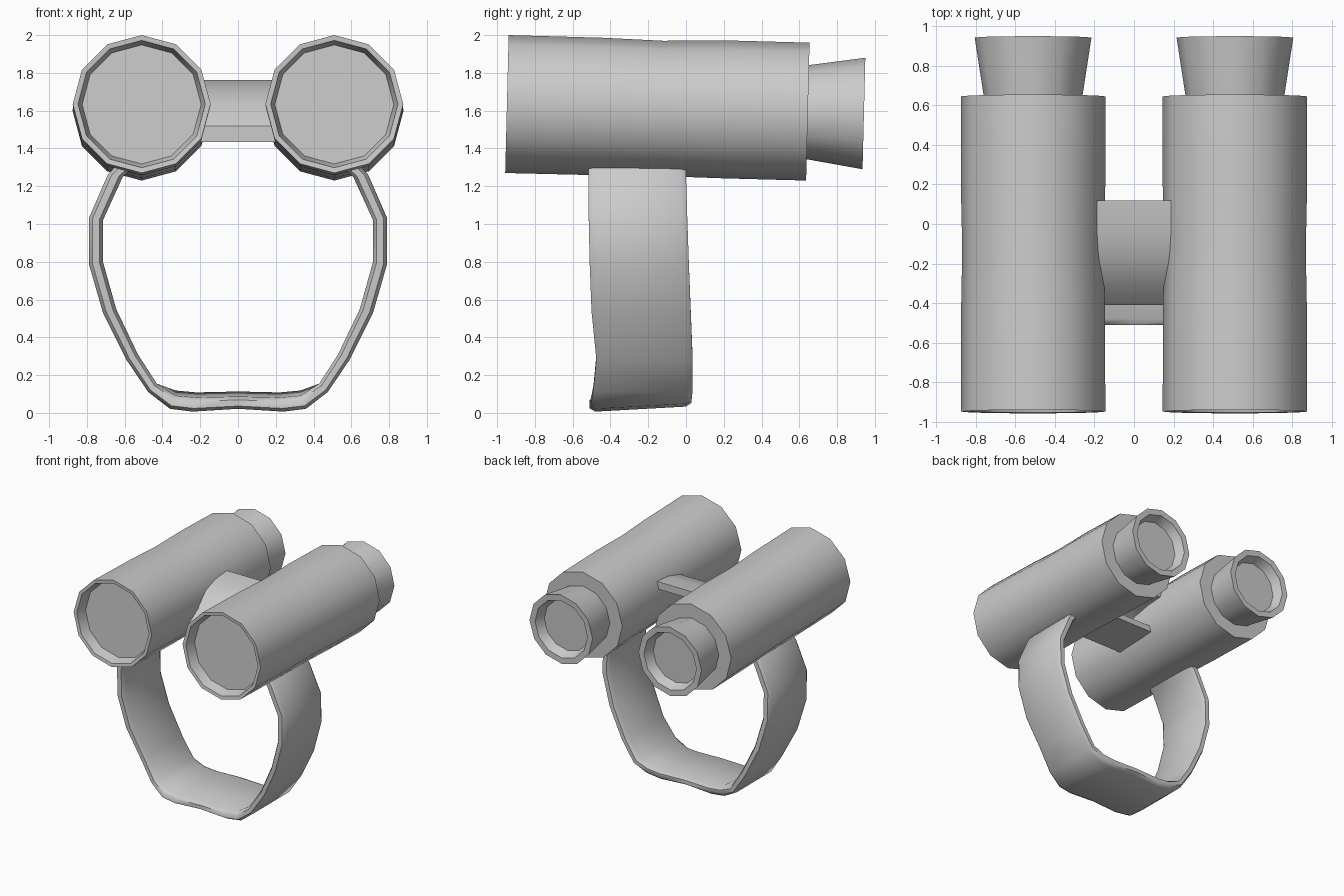
import bpy, bmesh
from math import sin, cos, tau

if "Cube" in bpy.data.objects:
    bpy.data.objects.remove(bpy.data.objects["Cube"])

SIDES = 12


def make_object(name, loops, closed_section=True, angle=None):
    """Skin a list of equal-length loops and cap both ends."""
    bm = bmesh.new()
    rows = [[bm.verts.new(p) for p in loop] for loop in loops]
    n = len(rows[0])
    for a, b in zip(rows, rows[1:]):
        for i in range(n):
            j = (i + 1) % n
            bm.faces.new((a[i], a[j], b[j], b[i]))
    bm.faces.new(rows[0][::-1])
    bm.faces.new(rows[-1])
    bmesh.ops.recalc_face_normals(bm, faces=bm.faces)
    mesh = bpy.data.meshes.new(name)
    bm.to_mesh(mesh)
    bm.free()
    obj = bpy.data.objects.new(name, mesh)
    bpy.context.collection.objects.link(obj)
    bpy.ops.object.select_all(action='DESELECT')
    obj.select_set(True)
    bpy.context.view_layer.objects.active = obj
    if angle is None:
        bpy.ops.object.shade_smooth()
    else:
        bpy.ops.object.shade_smooth_by_angle(angle=angle)
    return obj


def tube(name, cx, rings):
    """Slightly tilted tube along y; each ring is (y, centre z, radius)."""
    loops = []
    for y, zc, r in rings:
        loop = []
        for i in range(SIDES):
            a = tau * i / SIDES
            dz = r * sin(a)
            loop.append((cx + r * cos(a), y + 0.025 * dz, zc + dz))
        loops.append(loop)
    return make_object(name, loops, angle=1.0)


# Barrels with recessed front lens, and flared eyepieces with a recessed end
barrel = [(-0.86, 1.633, 0.315), (-0.945, 1.635, 0.337), (-0.948, 1.635, 0.365),
          (-0.45, 1.622, 0.364), (-0.13, 1.612, 0.358), (0.2, 1.607, 0.365),
          (0.645, 1.595, 0.365)]
eyepiece = [(0.60, 1.593, 0.243), (0.65, 1.592, 0.25), (0.942, 1.585, 0.295),
            (0.94, 1.585, 0.245), (0.86, 1.587, 0.215)]
for side, s in (("left", -1), ("right", 1)):
    tube(side + "_barrel", s * 0.51, barrel)
    tube(side + "_eyepiece", s * 0.51, eyepiece)


# Bridge: curved top plate sloping down to the front, with a lower plate
def bridge_plate(name, profile):
    return make_object(name, [[(x, y, z) for y, z in profile]
                              for x in (-0.21, 0.21)], angle=0.6)


bridge_plate("bridge_top", [(-0.41, 1.48), (-0.41, 1.52), (-0.31, 1.63),
                            (-0.18, 1.71), (-0.03, 1.75), (0.12, 1.762),
                            (0.12, 1.70), (-0.03, 1.69), (-0.18, 1.65),
                            (-0.28, 1.57), (-0.35, 1.48)])
bridge_plate("bridge_bottom", [(-0.41, 1.435), (-0.41, 1.485),
                               (-0.02, 1.50), (-0.02, 1.45)])

# Hand strap: (outer x, z, inner x, z, front y, back y) down the right side
half = [(0.60, 1.36, 0.52, 1.33, -0.515, 0.00),
        (0.69, 1.26, 0.61, 1.25, -0.515, 0.00),
        (0.79, 1.03, 0.715, 1.02, -0.515, 0.007),
        (0.79, 0.79, 0.715, 0.80, -0.51, 0.015),
        (0.715, 0.53, 0.645, 0.55, -0.50, 0.025),
        (0.59, 0.28, 0.53, 0.31, -0.475, 0.035),
        (0.475, 0.11, 0.43, 0.155, -0.49, 0.035),
        (0.36, 0.02, 0.33, 0.09, -0.505, 0.03),
        (0.24, 0.005, 0.22, 0.08, -0.51, 0.03),
        (0.0, 0.02, 0.0, 0.085, -0.51, 0.03)]
stations = [(1, h) for h in half] + [(-1, h) for h in half[-2::-1]]
loops = []
for s, (ox, oz, ix, iz, y0, y1) in stations:
    # the floor of the strap rises slightly toward the back
    lift = 0.03 if oz < 0.1 else 0.0
    loop = []
    for t, y in ((0.25, y0), (0, y0 + 0.03), (0, y1 - 0.03), (0.25, y1),
                 (0.75, y1), (1, y1 - 0.03), (1, y0 + 0.03), (0.75, y0)):
        k = (y - y0) / (y1 - y0)
        loop.append((s * (ox + (ix - ox) * t), y, oz + (iz - oz) * t + lift * k))
    loops.append(loop)
make_object("hand_strap", loops, angle=1.0)
